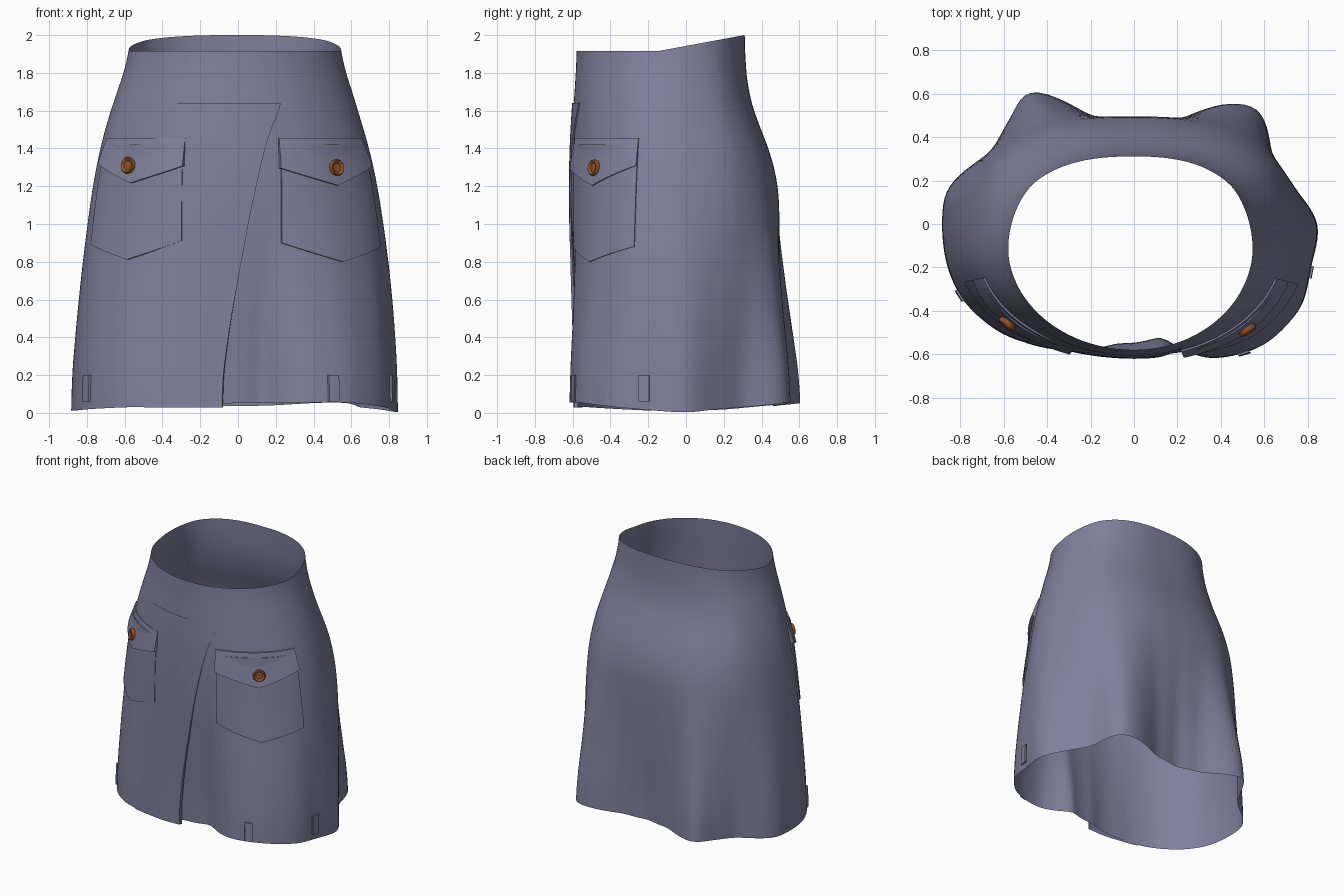
import bpy, bmesh, math
from mathutils import Vector

if "Cube" in bpy.data.objects:
    bpy.data.objects.remove(bpy.data.objects["Cube"])

def material(name, col):
    m = bpy.data.materials.new(name)
    m.diffuse_color = (*col, 1)
    m.use_nodes = True
    m.node_tree.nodes["Principled BSDF"].inputs["Base Color"].default_value = m.diffuse_color
    return m

DENIM = material("dusty blue fabric", (0.215, 0.215, 0.335))
BROWN = material("copper brown", (0.30, 0.085, 0.025))
CY = -0.1          # all sections are polar about (0, CY)
N = 180

# height: left half-width, right half-width, front depth, back depth, fold weight
SECTIONS = [(0.0, .82, .81, .515, .61, 1.0), (0.2, .82, .81, .515, .61, .92),
            (0.6, .805, .79, .515, .605, .5), (1.0, .785, .76, .515, .60, .12),
            (1.2, .765, .735, .513, .59, .03), (1.4, .73, .695, .508, .54, 0),
            (1.55, .69, .65, .50, .475, 0), (1.7, .64, .605, .49, .43, 0),
            (1.85, .588, .555, .48, .415, 0), (2.0, .568, .535, .477, .41, 0)]
# wavy hem outline x, y, z
HEM = [(.855, 0, 0), (.74, .16, .02), (.63, .30, .03), (.62, .42, .04), (.58, .54, .055),
       (.45, .56, .055), (.2, .47, .04), (0, .45, .035), (-.2, .49, .04), (-.5, .63, .055),
       (-.56, .50, .045), (-.65, .33, .03), (-.87, .16, .015), (-.86, -.2, .012),
       (-.79, -.35, .02), (-.6, -.51, .03), (-.35, -.565, .035), (-.08, -.545, .05),
       (.13, -.51, .055), (.33, -.62, .055), (.6, -.56, .055), (.78, -.37, .03), (.81, -.2, .015)]

def lerp_table(tab, t):
    if t <= tab[0][0]:
        return tab[0][1:]
    for a, b in zip(tab, tab[1:]):
        if t <= b[0]:
            k = (t - a[0]) / (b[0] - a[0])
            return [p + (q - p) * k for p, q in zip(a[1:], b[1:])]
    return tab[-1][1:]

# hem sampled by angle: radius and height, lightly smoothed
knots = sorted((math.atan2(y - CY, x) % math.tau, math.hypot(x, y - CY), z) for x, y, z in HEM)
knots = ([(knots[-1][0] - math.tau, *knots[-1][1:])] + knots
         + [(knots[0][0] + math.tau, *knots[0][1:])])
hem = [list(lerp_table(knots, i * math.tau / N)) for i in range(N)]
for _ in range(5):
    hem = [[(hem[i - 1][k] + 2 * hem[i][k] + hem[(i + 1) % N][k]) / 4 for k in (0, 1)]
           for i in range(N)]

def hem_at(th):
    f = (th % math.tau) / math.tau * N
    i = int(f)
    a, b = hem[i % N], hem[(i + 1) % N]
    return [p + (q - p) * (f - i) for p, q in zip(a, b)]

sec_cache = {}
def section(z):
    # average neighbours so the profile is a smooth curve
    key = round(z, 4)
    if key not in sec_cache:
        s = [lerp_table(SECTIONS, z + d) for d in (-.08, -.04, 0, .04, .08)]
        sec_cache[key] = [sum(c) / 5 for c in zip(*s)]
    return sec_cache[key]

def surf(th, z, off=0.0):
    """Point on the skirt at angle th and height z, pushed outward by off."""
    l, r, f, b, w = section(z)
    c, s = math.cos(th), math.sin(th)
    ax, ay = (r if c > 0 else l), (b if s > 0 else f)
    n = 2.0 if s < 0 else 2.0 + 0.45 * min(1, max(0, s * 2))
    rad = (abs(c / ax) ** n + abs(s / ay) ** n) ** (-1 / n)
    rad += (hem_at(th)[0] - rad) * w + off
    return Vector((rad * c, CY + rad * s, z))

def finish(name, verts, faces, mat, angle=35):
    me = bpy.data.meshes.new(name)
    me.from_pydata(verts, [], faces)
    me.materials.append(mat)
    ob = bpy.data.objects.new(name, me)
    bpy.context.collection.objects.link(ob)
    bpy.ops.object.select_all(action='DESELECT')
    ob.select_set(True)
    bpy.context.view_layer.objects.active = ob
    bpy.ops.object.shade_smooth_by_angle(angle=math.radians(angle))
    return ob

def grid(name, rows, mat, closed=False):
    w = len(rows[0])
    faces = [(j * w + i, j * w + (i + 1) % w, (j + 1) * w + (i + 1) % w, (j + 1) * w + i)
             for j in range(len(rows) - 1) for i in range(w if closed else w - 1)]
    return finish(name, [p for r in rows for p in r], faces, mat)

# skirt body: open tube between wavy hem and sloped waist
def rim_z(th):
    y = surf(th, 1.95).y
    return 1.915 + 0.085 * max(0, min(1, (y + .15) / .46))

rows = []
for j in range(45):
    v = j / 44
    row = []
    for i in range(N):
        th = i * math.tau / N
        z0 = hem_at(th)[1]
        row.append(surf(th, z0 + (rim_z(th) - z0) * v))
    rows.append(row)
grid("skirt_body", rows, DENIM, True)

# wrap-over front panel with a curved free edge
EDGE = [(.02, -.085), (.2, -.08), (.45, -.045), (.76, .01), (1.05, .062),
        (1.25, .105), (1.38, .135), (1.5, .175), (1.64, .25)]
rows = []
for j in range(41):
    row = []
    for i in range(31):
        u = i / 30
        z = .028 + (1.64 - .028) * j / 40
        x1 = sum(lerp_table(EDGE, z + d)[0] for d in (-.05, 0, .05)) / 3
        a0, a1 = math.atan2(-.45, -.5), math.atan2(-.5, x1)
        row.append(surf(a0 + (a1 - a0) * u, z, .002 + .007 * min(1, u * 5) + .035 * section(z)[4] * u * u))
    row.append(surf(a1, z, 0.001 + .02 * section(z)[4]))
    rows.append(row)
grid("wrap_panel", rows, DENIM)

def patch(name, a0, a1, bottom, top, off):
    """Raised cloth patch; its border folds back to the skirt."""
    us = [0] + [i / 20 for i in range(21)] + [1]
    vs = [0] + [i / 12 for i in range(13)] + [1]
    rows = []
    for j, v in enumerate(vs):
        row = []
        for i, u in enumerate(us):
            border = i in (0, len(us) - 1) or j in (0, len(vs) - 1)
            z = bottom(u) + (top(u) - bottom(u)) * v
            row.append(surf(math.radians(a0 + (a1 - a0) * u), z, .001 if border else off(u, v)))
        rows.append(row)
    grid(name, rows, DENIM)

def pointed(z_in, z_tip, z_out, tip=.55):
    return lambda u: (z_in + (z_tip - z_in) * u / tip if u < tip
                      else z_tip + (z_out - z_tip) * (u - tip) / (1 - tip))

def button(name, th, z, off):
    p = surf(th, z, off)
    du = surf(th + .02, z) - surf(th - .02, z)
    dv = surf(th, z + .02) - surf(th, z - .02)
    q = du.cross(dv).normalized().to_track_quat('Z', 'Y')
    prof = [(.041, -.008), (.044, .008), (.038, .017), (.029, .015), (.024, .007), (.0005, .007)]
    n = 24
    verts = [p + q @ Vector((r * math.cos(k * math.tau / n), r * math.sin(k * math.tau / n), h))
             for r, h in prof for k in range(n)]
    faces = [(j * n + k, j * n + (k + 1) % n, (j + 1) * n + (k + 1) % n, (j + 1) * n + k)
             for j in range(len(prof) - 1) for k in range(n)]
    finish(name, verts, faces, BROWN, 50)

# pockets with pointed flaps and buttons, one each side
for side, a0, a1, btn, dz in (("right", -66, -13, -36.5, 0), ("left", -120.5, -168, -148.5, .012)):
    patch(side + "_pocket", a0 + (1 if side == "right" else -1), a1,
          pointed(.90 + dz, .80 + dz, .88 + dz), lambda u: 1.42,
          lambda u, v: .012 + .008 * math.sin(math.pi * u) * v)
    patch(side + "_pocket_flap", a0, a1, pointed(1.295 + dz, 1.205 + dz, 1.31 + dz),
          lambda u: 1.455, lambda u, v: .010 + .022 * (1 - v))
    button(side + "_button", math.radians(btn), 1.298 + dz, .028)

# small stitched tabs at the hem
for k, (x, y) in enumerate(((.49, -.58), (.80, -.22), (-.80, -.33))):
    a = math.degrees(math.atan2(y - CY, x))
    patch("hem_tab_%d" % (k + 1), a - 2, a + 2, lambda u: .06, lambda u: .20,
          lambda u, v: .012)
